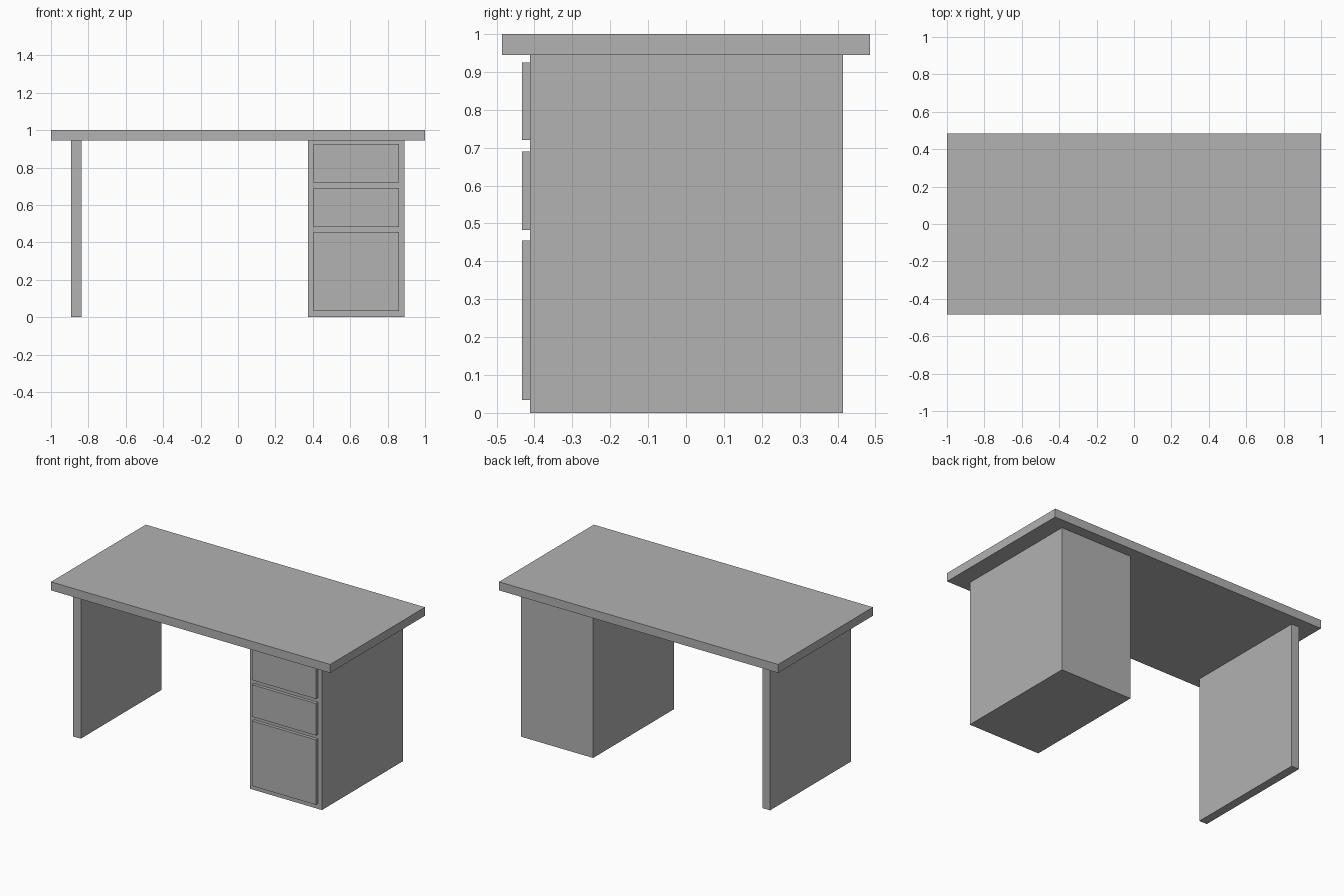
import bpy
import bmesh
from mathutils import Vector

cube = bpy.data.objects.get("Cube")
if cube:
    bpy.data.objects.remove(cube, do_unlink=True)

# Single plain grey finish
grey = bpy.data.materials.new("plain_grey")
grey.use_nodes = True
colour = (0.445, 0.445, 0.445, 1)
grey.diffuse_color = colour
grey.node_tree.nodes["Principled BSDF"].inputs["Base Color"].default_value = colour


def box(name, low, high):
    """Axis-aligned board between two opposite corners."""
    low, high = Vector(low), Vector(high)
    bm = bmesh.new()
    bmesh.ops.create_cube(bm, size=1)
    bmesh.ops.scale(bm, vec=high - low, verts=bm.verts)
    mesh = bpy.data.meshes.new(name)
    bm.to_mesh(mesh)
    bm.free()
    mesh.materials.append(grey)
    obj = bpy.data.objects.new(name, mesh)
    obj.location = (low + high) / 2
    bpy.context.collection.objects.link(obj)
    return obj


UNDERSIDE = 0.945
FRONT, BACK = -0.412, 0.415

# Desk top
box("desk_top", (-1, -0.485, UNDERSIDE), (1, 0.485, 1))

# Supports: end panel and drawer pedestal
box("side_panel", (-0.893, FRONT, 0), (-0.838, BACK, UNDERSIDE))
box("drawer_pedestal", (0.375, FRONT, 0), (0.89, BACK, UNDERSIDE))

# Drawer fronts, raised from the pedestal face
drawers = {
    "bottom": (0.034, 0.455),
    "middle": (0.483, 0.69),
    "top": (0.72, 0.925),
}
for level, (bottom, top) in drawers.items():
    box(level + "_drawer_front", (0.404, FRONT - 0.021, bottom), (0.861, FRONT, top))
